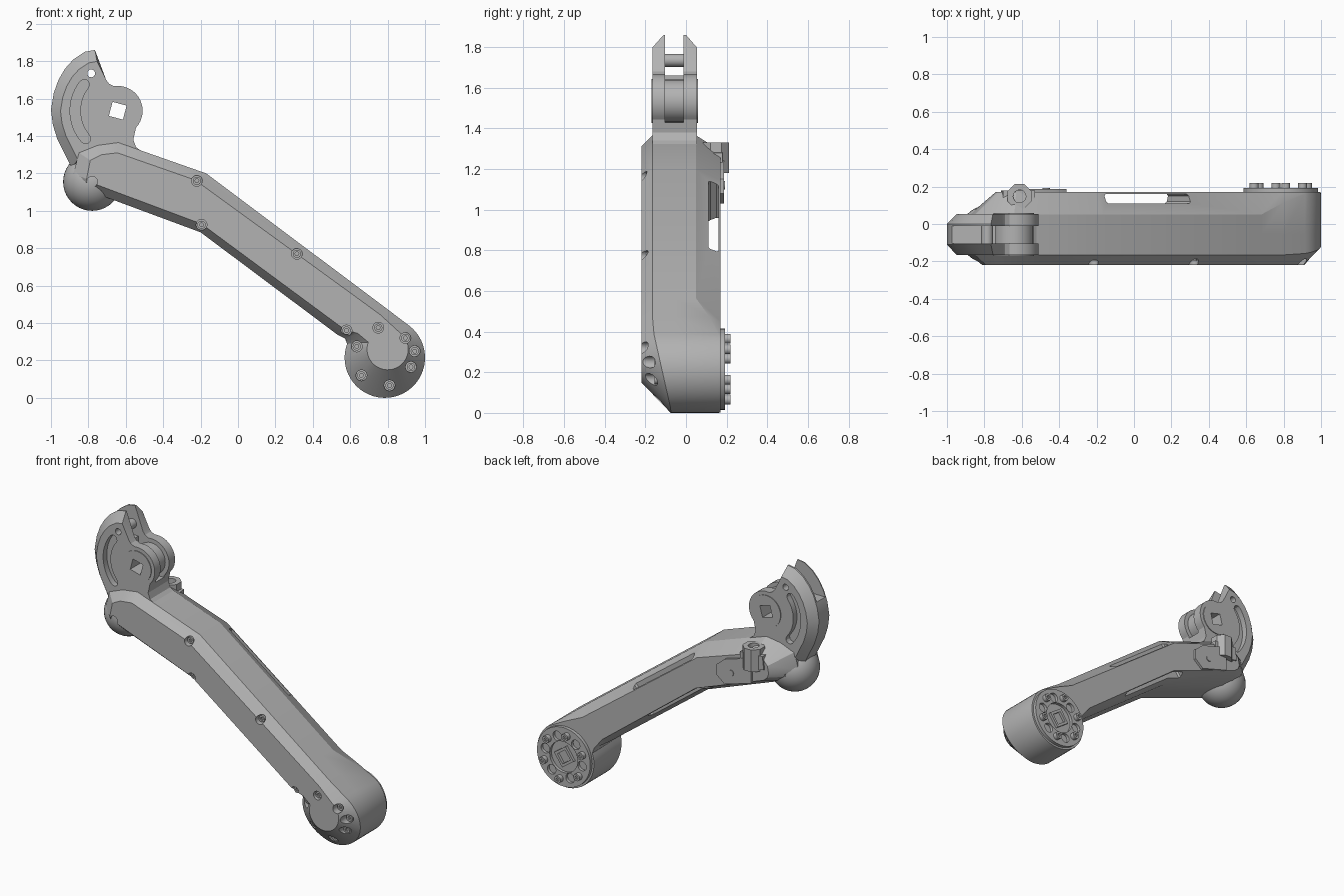
import bpy, bmesh, math
from math import cos, sin, radians

cube = bpy.data.objects.get("Cube")
if cube:
    bpy.data.objects.remove(cube, do_unlink=True)

grey = bpy.data.materials.new("mid grey")
grey.use_nodes = True
grey.diffuse_color = (0.45, 0.45, 0.45, 1)
grey.node_tree.nodes["Principled BSDF"].inputs["Base Color"].default_value = (0.45, 0.45, 0.45, 1)
parts = []


def finish(name, bm):
    bmesh.ops.recalc_face_normals(bm, faces=bm.faces[:])
    mesh = bpy.data.meshes.new(name)
    bm.to_mesh(mesh)
    bm.free()
    mesh.materials.append(grey)
    ob = bpy.data.objects.new(name, mesh)
    bpy.context.scene.collection.objects.link(ob)
    parts.append(ob)
    return ob


def loft(name, loops):
    """Closed solid through loops of equal point count."""
    bm = bmesh.new()
    rings = [[bm.verts.new(p) for p in loop] for loop in loops]
    n = len(rings[0])
    for a, b in zip(rings, rings[1:]):
        for i in range(n):
            j = (i + 1) % n
            bm.faces.new((a[i], a[j], b[j], b[i]))
    bm.faces.new(rings[0])
    bm.faces.new(rings[-1])
    return finish(name, bm)


def at_y(pts, y):
    return [(x, y, z) for x, z in pts]


def prism(name, pts, y0, y1):
    return loft(name, [at_y(pts, y0), at_y(pts, y1)])


def arc(c, r, a0, a1, n):
    angles = [radians(a0 + (a1 - a0) * i / (n - 1)) for i in range(n)]
    return [(c[0] + r * cos(a), c[1] + r * sin(a)) for a in angles]


def disc(name, c, r, y0, y1, n=24, turn=0):
    return prism(name, arc(c, r, turn, turn + 360 * (n - 1) / n, n), y0, y1)


def cut(target, cutter):
    """Subtract the cutter, bake the result and drop the cutter."""
    mod = target.modifiers.new("cut", "BOOLEAN")
    mod.operation = "DIFFERENCE"
    mod.solver = "EXACT"
    mod.object = cutter
    cutter.hide_render = True
    bpy.context.view_layer.update()
    graph = bpy.context.evaluated_depsgraph_get()
    baked = bpy.data.meshes.new_from_object(target.evaluated_get(graph))
    target.modifiers.clear()
    target.data = baked
    parts.remove(cutter)
    bpy.data.objects.remove(cutter, do_unlink=True)


# Arm: outline, smaller front face and back ridge, point for point
HUB = (0.785, 0.215)
upper = [(-0.88, 1.2), (-0.85, 1.31), (-0.75, 1.35), (-0.64, 1.365), (-0.17, 1.2), (0.68, 0.563), (0.8, 0.473)]
lower = [(0.575, 0.315), (0.53, 0.339), (-0.2, 0.885), (-0.78, 1.1), (-0.86, 1.15)]
front_upper = [(-0.81, 1.17), (-0.79, 1.27), (-0.73, 1.3), (-0.645, 1.31), (-0.23, 1.165), (0.63, 0.54), (0.76, 0.445)]
front_lower = [(0.64, 0.345), (0.57, 0.365), (-0.195, 0.93), (-0.77, 1.145), (-0.8, 1.155)]
back_upper = [(-0.74, 1.18), (-0.73, 1.23), (-0.7, 1.265), (-0.63, 1.29), (-0.2, 1.145), (0.66, 0.51), (0.79, 0.45)]
back_lower = [(0.57, 0.325), (0.51, 0.4), (-0.19, 0.935), (-0.7, 1.125), (-0.73, 1.15)]
ARC = (53, -200, 36)
outline = upper + arc(HUB, 0.215, *ARC) + lower
face = front_upper + arc((0.8, 0.26), 0.11, *ARC) + front_lower
ridge = back_upper + arc(HUB, 0.213, *ARC) + back_lower
front_edge = [(x, -0.165 + 0.09 * min(1, max(0, (0.42 - z) / 0.4)), z) for x, z in outline]
back_y = [0.05] * 6 + [0.115] + [0.16] * ARC[2] + [0.12] + [0.05] * 4
back_edge = [(x, y, z) for (x, z), y in zip(outline, back_y)]
arm = loft("arm", [at_y(face, -0.22), front_edge, at_y(outline, -0.055), back_edge, at_y(ridge, 0.17)])

# Strap slot running across the back ridge
along, across = (0.805, -0.593), (0.593, 0.805)
slot_shape = [(-0.28, 0.12), (-0.27, 0.11), (0.27, 0.11), (0.28, 0.12),
              (0.28, 0.15), (0.27, 0.16), (-0.27, 0.16), (-0.28, 0.15)]
cut(arm, loft("slot_cutter", [
    [(0.015 + s * along[0] + w * across[0], y, 0.89 + s * along[1] + w * across[1]) for s, y in slot_shape]
    for w in (-0.3, 0.3)]))

# Recessed screws on the front: x, z and pocket floor
screws = [(-0.78, 1.155, -0.18), (-0.22, 1.16, -0.18), (-0.195, 0.925, -0.18), (0.315, 0.77, -0.18),
          (0.58, 0.36, -0.18), (0.75, 0.375, -0.19), (0.895, 0.32, -0.165), (0.945, 0.25, -0.14),
          (0.925, 0.165, -0.14), (0.81, 0.066, -0.1), (0.66, 0.12, -0.1), (0.635, 0.275, -0.13)]
for x, z, floor in screws:
    cut(arm, disc("pocket_cutter", (x, z), 0.029, -0.3, floor, 20))
    head = disc("front_screw", (x, z), 0.022, floor - 0.016, floor + 0.01, 16)
    cut(head, disc("socket_cutter", (x, z), 0.011, -0.3, floor - 0.004, 6))

# Hub cover on the back with recess, bolts and square socket
cover = disc("hub_cover", HUB, 0.2, 0.15, 0.192, 48)
cut(cover, disc("recess_cutter", HUB, 0.105, 0.172, 0.3, 32))
for i in range(6):
    a = 100 + 60 * i
    bolt = (HUB[0] + 0.152 * cos(radians(a)), HUB[1] + 0.152 * sin(radians(a)))
    well = (HUB[0] + 0.14 * cos(radians(a + 30)), HUB[1] + 0.14 * sin(radians(a + 30)))
    cut(cover, disc("well_cutter", well, 0.032, 0.172, 0.3, 20))
    head = disc("hub_bolt", bolt, 0.024, 0.18, 0.22, 16)
    cut(head, disc("socket_cutter", bolt, 0.012, 0.208, 0.3, 6))
boss = disc("hub_socket", HUB, 0.075, 0.165, 0.19, 4, 10)
cut(boss, disc("socket_cutter", HUB, 0.05, 0.172, 0.3, 4, 10))

# Pivot head with a bevelled outer arc
PIVOT = (-0.643, 1.535)
rim = [(-0.765, 1.86), (-0.82, 1.85), (-0.88, 1.81), (-0.925, 1.76), (-0.96, 1.7), (-0.985, 1.63), (-1, 1.54),
       (-0.99, 1.46), (-0.965, 1.38), (-0.89, 1.23)]
neck = [(-0.75, 1.16), (-0.52, 1.2), (-0.51, 1.315), (-0.545, 1.34), (-0.56, 1.38)]
crook = [(-0.665, 1.667), (-0.69, 1.68), (-0.705, 1.7)]
rest = neck + arc(PIVOT, 0.133, -43, 85, 16) + crook
inner = [(x + 0.17 * (-0.7 - x), z + 0.17 * (1.5 - z)) for x, z in rim]
head = loft("pivot_head", [at_y(inner + rest, -0.165), at_y(rim + rest, -0.11),
                           at_y(rim + rest, 0), at_y(inner + rest, 0.053)])


def rect(x0, x1, z0, z1):
    return [(x0, z0), (x1, z0), (x1, z1), (x0, z1)]


# Fork gaps, pin and core
cut(head, prism("tip_gap_cutter", rect(-1.1, -0.4, 1.66, 1.95), -0.103, -0.012))
cut(head, prism("pivot_gap_cutter", rect(-0.74, -0.4, 1.43, 1.7), -0.103, -0.012))
core = disc("pivot_core", PIVOT, 0.105, -0.11, 0, 32)
pin = disc("fork_pin", (-0.785, 1.735), 0.032, -0.11, 0)
for ob in (head, pin):
    cut(ob, disc("pin_hole_cutter", (-0.785, 1.735), 0.021, -0.3, 0.3))

# Curved recess on both sides of the head
slot = (arc(PIVOT, 0.255, 142, 221, 16) + arc((-0.815, 1.386), 0.0275, 250, 370, 5)
        + arc(PIVOT, 0.2, 221, 142, 16) + arc((-0.822, 1.675), 0.0275, -10, 110, 5))
cut(head, prism("front_recess_cutter", slot, -0.3, -0.125))
cut(head, prism("back_recess_cutter", slot, 0.013, 0.3))

# Pivot caps with a square drive hole right through
caps = [disc("front_pivot_cap", PIVOT, 0.108, -0.17, -0.15, 40),
        disc("back_pivot_cap", PIVOT, 0.108, 0.04, 0.058, 40)]
for ob in [head, core] + caps:
    cut(ob, disc("drive_cutter", PIVOT, 0.055, -0.4, 0.4, 4, 30))

# Ball end
bm = bmesh.new()
bmesh.ops.create_uvsphere(bm, u_segments=40, v_segments=20, radius=0.155)
bmesh.ops.translate(bm, verts=bm.verts[:], vec=(-0.78, -0.055, 1.155))
finish("ball_end", bm)

# Latch on the back: base, raised plate and vertical tube
prism("latch_base", [(-0.71, 1.2), (-0.53, 1.16), (-0.53, 1.28), (-0.7, 1.29)], 0.08, 0.18)
plate = [(-0.62, 1.09), (-0.42, 1.03), (-0.36, 1.08), (-0.36, 1.15), (-0.42, 1.2), (-0.62, 1.26)]
prism("latch_plate", plate, 0.15, 0.187)


def tube_loops(r, z0, z1, n):
    return [[(x, y, z) for x, y in arc((-0.612, 0.148), r, 22.5, 22.5 + 360 * (n - 1) / n, n)] for z in (z0, z1)]


tube = loft("latch_tube", tube_loops(0.07, 1.18, 1.33, 8))
cut(tube, loft("tube_cutter", tube_loops(0.034, 1.25, 1.4, 20)))

# Back screws
disc("back_end_screw", (-0.79, 1.165), 0.026, 0.03, 0.1, 16)
disc("back_screw", (-0.47, 1.12), 0.02, 0.16, 0.192, 16)

# Smooth shading with sharp edges kept
for ob in bpy.context.view_layer.objects:
    ob.select_set(ob in parts)
bpy.context.view_layer.objects.active = arm
bpy.ops.object.shade_smooth_by_angle(angle=radians(25))
